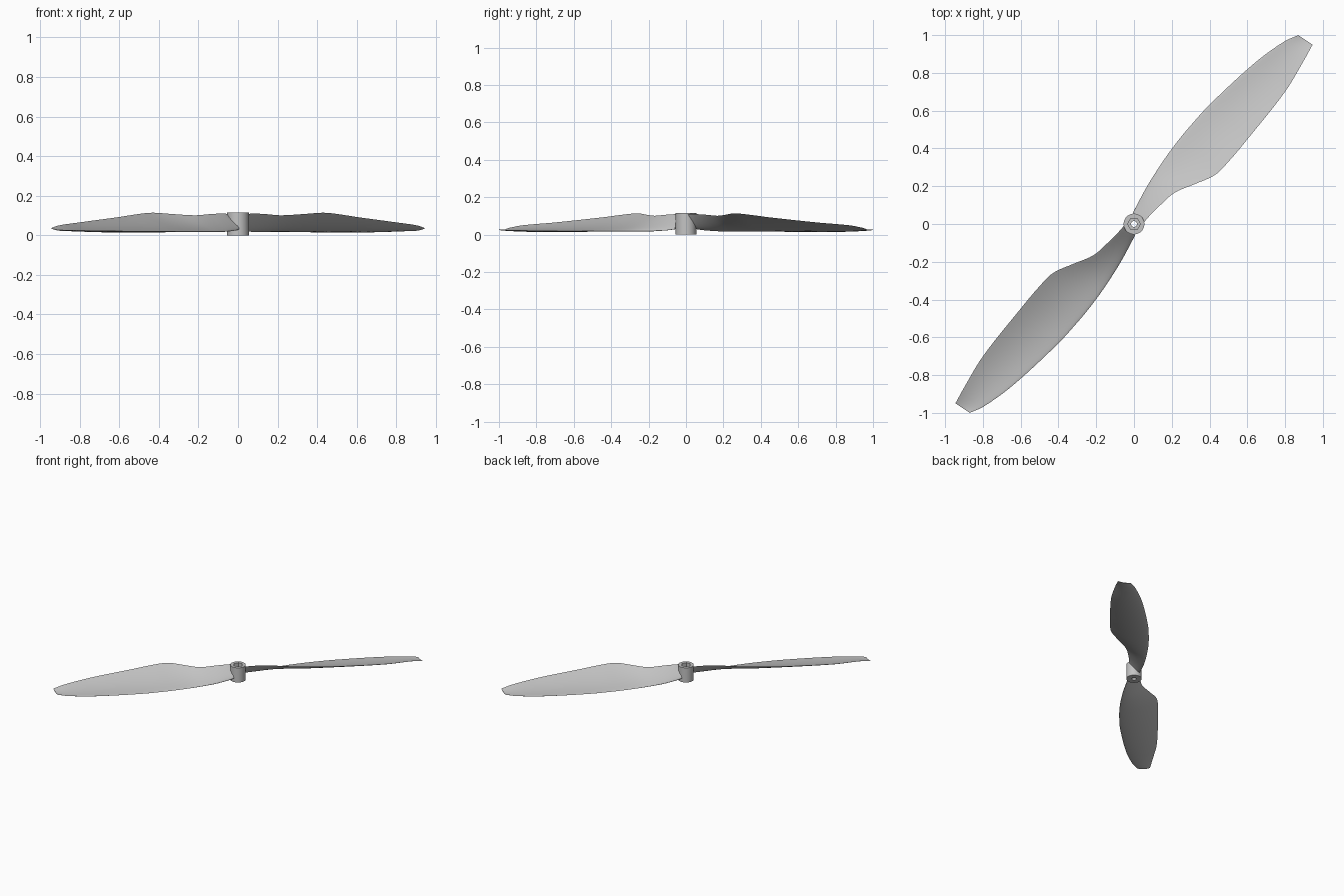
import bpy
import bmesh
import math
from mathutils import Matrix, Vector

cube = bpy.data.objects.get("Cube")
if cube:
    bpy.data.objects.remove(cube)

grey = bpy.data.materials.new("light grey plastic")
grey.use_nodes = True
colour = (0.55, 0.55, 0.55, 1)
grey.diffuse_color = colour
grey.node_tree.nodes["Principled BSDF"].inputs["Base Color"].default_value = colour


def finish(bm, name, angle):
    bmesh.ops.recalc_face_normals(bm, faces=bm.faces)
    mesh = bpy.data.meshes.new(name)
    bm.to_mesh(mesh)
    bm.free()
    mesh.materials.append(grey)
    obj = bpy.data.objects.new(name, mesh)
    bpy.context.collection.objects.link(obj)
    bpy.ops.object.select_all(action='DESELECT')
    obj.select_set(True)
    bpy.context.view_layer.objects.active = obj
    bpy.ops.object.shade_smooth_by_angle(angle=math.radians(angle))
    return obj


def bridge(bm, rings, closed=False):
    pairs = list(zip(rings, rings[1:]))
    if closed:
        pairs.append((rings[-1], rings[0]))
    for a, b in pairs:
        for i in range(len(a)):
            j = (i + 1) % len(a)
            bm.faces.new((a[i], a[j], b[j], b[i]))


def spline(stations, steps):
    """Smooth interpolation through the blade stations."""
    for i in range(len(stations) - 1):
        p0, p1 = Vector(stations[max(i - 1, 0)]), Vector(stations[i])
        p2, p3 = Vector(stations[i + 1]), Vector(stations[min(i + 2, len(stations) - 1)])
        h = p2[0] - p1[0]
        m1 = (p2 - p0) * (h / (p2[0] - p0[0]))
        m2 = (p3 - p1) * (h / (p3[0] - p1[0]))
        for k in range(steps):
            t = k / steps
            yield (p1 * (2*t**3 - 3*t**2 + 1) + m1 * (t**3 - 2*t*t + t)
                   + p2 * (3*t*t - 2*t**3) + m2 * (t**3 - t*t))
    yield Vector(stations[-1])


# Blade stations: radius, low edge offset, high edge offset, low z, high z, half thickness
STATIONS = [
    (0.04, 0.045, -0.033, 0.032, 0.108, 0.012),
    (0.08, 0.056, -0.031, 0.026, 0.110, 0.011),
    (0.17, 0.080, -0.034, 0.020, 0.107, 0.010),
    (0.27, 0.101, -0.045, 0.019, 0.101, 0.009),
    (0.38, 0.119, -0.094, 0.019, 0.107, 0.008),
    (0.48, 0.130, -0.136, 0.019, 0.114, 0.008),
    (0.58, 0.136, -0.141, 0.019, 0.108, 0.008),
    (0.74, 0.138, -0.133, 0.019, 0.092, 0.007),
    (1.06, 0.114, -0.107, 0.021, 0.065, 0.006),
    (1.25, 0.078, -0.065, 0.024, 0.050, 0.004),
    (1.33, 0.046, -0.044, 0.027, 0.036, 0.002),
]


def blade(name, angle):
    bm = bmesh.new()
    n = 14
    # cosine spacing keeps the rounded nose smooth
    chord = [(1 - math.cos(math.pi * i / n)) / 2 for i in range(n + 1)]
    loop = [(t, 1) for t in chord] + [(t, -1) for t in chord[-2:0:-1]]
    rings = []
    for u, low, high, z0, z1, thick in spline(STATIONS, 6):
        sag = 0.07 * (low - high)
        tip = max(0, (u - 1.1) / 0.23)
        ring = []
        for t, side in loop:
            z = z0 + (z1 - z0) * t - sag * 4 * t * (1 - t)
            z += side * thick * 2.2 * math.sqrt(t) * (1 - t) ** 0.8
            along = u + tip * (0.015 * t - 0.006)
            ring.append(bm.verts.new((along, low + (high - low) * t, z)))
        rings.append(ring)
    bridge(bm, rings)
    bm.faces.new(rings[0])
    bm.faces.new(rings[-1])
    bm.transform(Matrix.Rotation(angle, 4, 'Z'))
    return finish(bm, name, 50)


for name, turn in (("left_blade", 0), ("right_blade", 180)):
    blade(name, math.radians(47 + turn))

# Hub: round collar with a hexagonal nut recess above a shaft bore
bm = bmesh.new()
PROFILE = [(0.016, 0, 0), (0.055, 0, 0), (0.055, 0.115, 0),
           (0.034, 0.115, 1), (0.034, 0.07, 1), (0.016, 0.07, 0)]
rings = []
for r, z, hexagonal in PROFILE:
    ring = []
    for i in range(48):
        a = math.tau * i / 48
        k = math.cos(math.pi / 6) / math.cos(a % (math.pi / 3) - math.pi / 6) if hexagonal else 1
        ring.append(bm.verts.new((r * k * math.cos(a), r * k * math.sin(a), z)))
    rings.append(ring)
bridge(bm, rings, closed=True)
finish(bm, "hub", 30)
